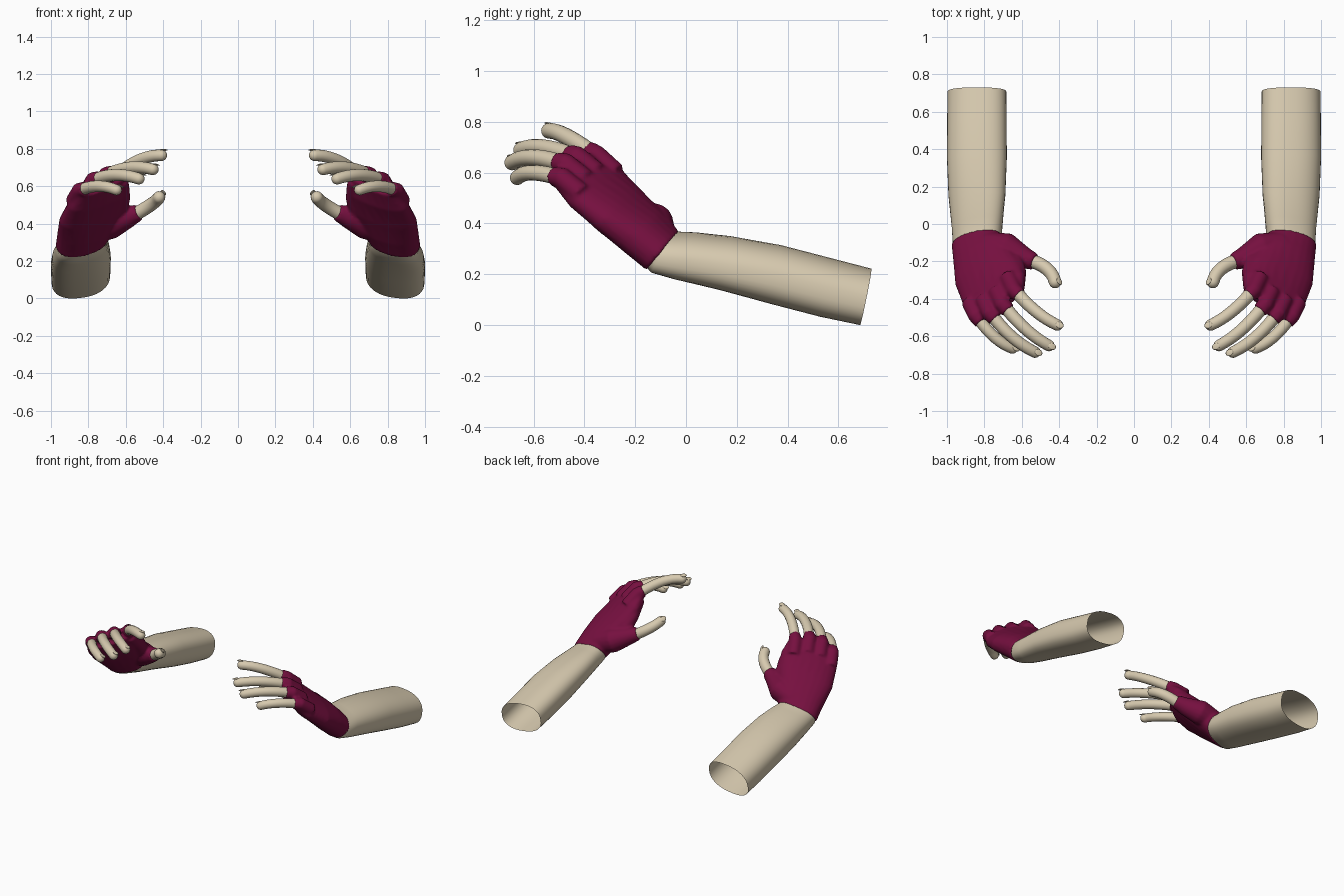
import bpy, bmesh, math
from mathutils import Vector

cube = bpy.data.objects.get("Cube")
if cube:
    bpy.data.objects.remove(cube)


def material(name, rgb):
    m = bpy.data.materials.new(name)
    m.use_nodes = True
    m.diffuse_color = (*rgb, 1)
    node = m.node_tree.nodes["Principled BSDF"]
    node.inputs["Base Color"].default_value = (*rgb, 1)
    node.inputs["Roughness"].default_value = 0.7
    return m


SKIN = material("pale skin", (0.68, 0.59, 0.43))
FABRIC = material("wine fabric", (0.18, 0.005, 0.05))


def oval(c, u, v, power=2.0, n=24):
    """Superellipse ring round c with half axes u and v."""
    ring = []
    for i in range(n):
        a = 2 * math.pi * i / n
        co, si = math.cos(a), math.sin(a)
        ring.append(c + u * math.copysign(abs(co) ** (2 / power), co)
                    + v * math.copysign(abs(si) ** (2 / power), si))
    return ring


def loft(bm, rings, caps=True):
    loops = [[bm.verts.new(p) for p in r] for r in rings]
    n = len(loops[0])
    for a, b in zip(loops, loops[1:]):
        for i in range(n):
            bm.faces.new((a[i], a[(i + 1) % n], b[(i + 1) % n], b[i]))
    if caps:
        bm.faces.new(loops[0])
        bm.faces.new(loops[-1])


def tube(bm, path, radii, round_tip=False, n=16):
    """Round tube through the path, optionally ending in a dome."""
    path, radii = [Vector(p) for p in path], list(radii)
    last, r = path[-1], radii[-1]
    if round_tip:
        way = (path[-1] - path[-2]).normalized()
        for k in range(1, 6):
            a = k * math.pi / 11
            path.append(last + way * r * math.sin(a))
            radii.append(r * math.cos(a))
    rings = []
    for i, p in enumerate(path):
        d = path[min(i + 1, len(path) - 1)] - path[max(i - 1, 0)]
        u = d.cross(Vector((0, 0, 1))).normalized()
        rings.append(oval(p, u * radii[i], u.cross(d).normalized() * radii[i], n=n))
    loft(bm, rings)


def bend(a, m, b, steps=8):
    """Smooth path from a to b passing through m."""
    a, m, b = Vector(a), Vector(m), Vector(b)
    h = 2 * m - (a + b) / 2
    return [a * (1 - t) ** 2 + h * 2 * t * (1 - t) + b * t * t
            for t in (i / steps for i in range(steps + 1))]


def finish(bm, name, mat, side):
    for v in bm.verts:
        v.co.x *= side
    bmesh.ops.recalc_face_normals(bm, faces=bm.faces)
    for f in bm.faces:
        f.smooth = True
    me = bpy.data.meshes.new(name)
    bm.to_mesh(me)
    bm.free()
    me.materials.append(mat)
    ob = bpy.data.objects.new(name, me)
    bpy.context.collection.objects.link(ob)
    return ob


# Digit: base at the glove edge, middle, tip centre, radius
DIGITS = {
    "index_finger": ((.62, -.375, .68), (.515, -.475, .745), (.41, -.54, .765), .034),
    "middle_finger": ((.68, -.455, .67), (.57, -.57, .70), (.455, -.65, .69), .034),
    "ring_finger": ((.75, -.50, .64), (.645, -.61, .66), (.53, -.685, .64), .034),
    "little_finger": ((.825, -.515, .585), (.74, -.61, .60), (.65, -.665, .58), .032),
    "thumb": ((.54, -.20, .455), (.46, -.245, .505), (.422, -.31, .54), .037),
}
# Palm sections from wrist to knuckles: centre, half width vector, half thickness
PALM = [
    ((.84, -.09, .29), (-.13, .035, .035), .088),
    ((.81, -.165, .365), (-.15, .05, .045), .09),
    ((.78, -.265, .455), (-.17, .07, .055), .08),
    ((.745, -.36, .545), (-.16, .09, .06), .068),
    ((.725, -.435, .62), (-.125, .085, .06), .048),
]
# Forearm sections: centre, half width, half height
ARM = [
    ((.835, -.115, .31), (.11, -.03, -.03), (.025, .045, .055)),
    ((.838, -.08, .287), (.128, -.03, -.033), (.02, .045, .07)),
    ((.838, .0, .272), (.136, -.02, -.03), (.01, .035, .085)),
    ((.84, .15, .245), (.152, 0, -.025), (0, .025, .10)),
    ((.84, .35, .20), (.16, 0, -.02), (0, .023, .112)),
    ((.84, .55, .148), (.159, 0, -.02), (0, .023, .112)),
    ((.84, .708, .111), (.157, 0, -.02), (0, .0225, .108)),
]
HAND_WAY = Vector((-.13, -.36, .36))


def build_arm(side, label):
    # Forearm: open sleeve-like tube
    bm = bmesh.new()
    loft(bm, [oval(Vector(c), Vector(u), Vector(v), 2.4, 40) for c, u, v in ARM], False)
    finish(bm, label + "_forearm", SKIN, side)

    # Glove: palm, thumb pad, web and finger sleeves fused into one skin
    bm = bmesh.new()
    rings = []
    for c, u, h in PALM:
        u = Vector(u)
        rings.append(oval(Vector(c), u, u.cross(HAND_WAY).normalized() * h, 2.3))
    loft(bm, rings)
    tube(bm, [(.79, -.11, .36), (.68, -.13, .40), (.59, -.18, .435), (.53, -.203, .461)],
         [.07, .083, .06, .045])
    tube(bm, [(.64, -.20, .47), (.62, -.26, .54), (.63, -.35, .63)], [.05, .045, .045])
    for name, (a, m, b, r) in DIGITS.items():
        if name != "thumb":
            a = Vector(a)
            way = (Vector(m) - a).normalized()
            root = a - way * .05 - HAND_WAY * .18
            tube(bm, [root, a - way * .03, a + way * .012], [r + .012, r + .010, r + .007])
    glove = finish(bm, label + "_glove", FABRIC, side)
    fuse = glove.modifiers.new("fuse", "REMESH")
    fuse.mode = "VOXEL"
    fuse.voxel_size = .009
    fuse.use_smooth_shade = True
    relax = glove.modifiers.new("relax", "SMOOTH")
    relax.factor = .5
    relax.iterations = 6

    # Bare fingers and nails
    for name, (a, m, b, r) in DIGITS.items():
        bm = bmesh.new()
        path = bend(a, m, b)
        start = path[0] - (path[1] - path[0]).normalized() * .03
        tube(bm, [start] + path, [r] + [r * (1 - .012 * i) for i in range(len(path))], True)
        finish(bm, label + "_" + name, SKIN, side)

        way = (path[-1] - path[-2]).normalized()
        back = Vector((.6, .44, .66)) if name != "thumb" else Vector((-.5, .6, .5))
        back = (back - way * back.dot(way)).normalized()
        across = way.cross(back)
        bm = bmesh.new()
        bmesh.ops.create_uvsphere(bm, u_segments=16, v_segments=8, radius=1)
        for v in bm.verts:
            x, y, z = v.co
            v.co = (path[-1] + way * (.012 + .022 * x) + across * (.018 * y)
                    + back * (r * .86 + .004 * z))
        finish(bm, label + "_" + name + "_nail", SKIN, side)


build_arm(1, "left")
build_arm(-1, "right")
